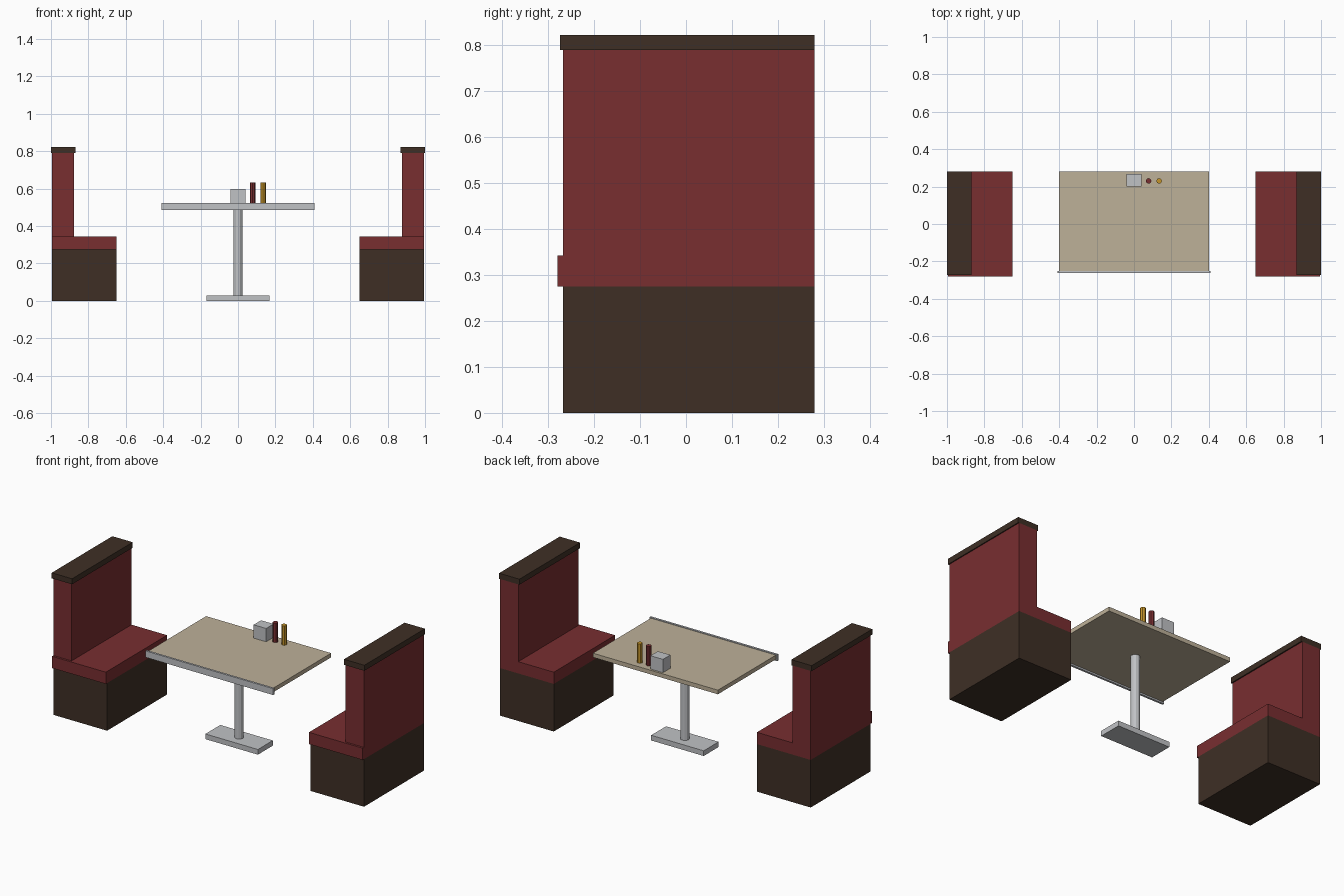
import bpy, bmesh
from mathutils import Matrix, Vector

cube = bpy.data.objects.get("Cube")
if cube:
    bpy.data.objects.remove(cube, do_unlink=True)


def material(name, rgb):
    """Flat material from 0-255 sRGB, stored as linear values."""
    linear = [((c / 255 + 0.055) / 1.055) ** 2.4 for c in rgb]
    mat = bpy.data.materials.new(name)
    mat.use_nodes = True
    mat.diffuse_color = (*linear, 1)
    mat.node_tree.nodes["Principled BSDF"].inputs["Base Color"].default_value = (*linear, 1)
    return mat


red = material("red vinyl", (120, 46, 48))
brown = material("dark wood", (62, 47, 37))
metal = material("grey metal", (192, 194, 197))
tan = material("tan laminate", (190, 177, 153))
gold = material("mustard yellow", (196, 148, 42))


def finish(name, bm, mat):
    mesh = bpy.data.meshes.new(name)
    bm.to_mesh(mesh)
    bm.free()
    mesh.materials.append(mat)
    obj = bpy.data.objects.new(name, mesh)
    bpy.context.collection.objects.link(obj)
    return obj


def box(name, mat, x, y, z):
    """Box spanning the given (min, max) ranges."""
    low, high = (Vector(corner) for corner in zip(x, y, z))
    bm = bmesh.new()
    place = Matrix.Translation((low + high) / 2) @ Matrix.Diagonal((high - low).to_4d())
    place[3][3] = 1
    bmesh.ops.create_cube(bm, size=1, matrix=place)
    return finish(name, bm, mat)


def cylinder(name, mat, x, y, z, radius, sides):
    bm = bmesh.new()
    bmesh.ops.create_cone(bm, cap_ends=True, segments=sides, radius1=radius, radius2=radius,
                          depth=z[1] - z[0], matrix=Matrix.Translation((x, y, sum(z) / 2)))
    return finish(name, bm, mat)


# Two facing benches
BACK_Y = 0.28
for side, sign in (("left", 1), ("right", -1)):
    def span(a, b):
        return sorted((sign * a, sign * b))
    box(f"{side}_bench_base", brown, span(0.65, 0.994), (-0.268, BACK_Y), (0, 0.275))
    box(f"{side}_seat_cushion", red, span(0.65, 0.994), (-0.28, BACK_Y), (0.275, 0.343))
    box(f"{side}_backrest", red, span(0.877, 0.994), (-0.268, BACK_Y), (0.343, 0.79))
    box(f"{side}_backrest_cap", brown, span(0.87, 1.0), (-0.274, BACK_Y), (0.79, 0.822))

# Table with metal front trim
TOP = 0.52
box("tabletop", tan, (-0.4, 0.4), (-0.25, BACK_Y), (0.496, TOP))
box("table_edge_trim", metal, (-0.408, 0.408), (-0.262, -0.25), (0.487, 0.524))
cylinder("table_post", metal, 0, 0.01, (0.03, 0.496), 0.024, 12)
box("table_foot", metal, (-0.168, 0.168), (-0.058, 0.078), (0, 0.03))

# Items on the table
box("napkin_holder", metal, (-0.04, 0.04), (0.2, 0.268), (TOP, 0.597))
cylinder("ketchup_bottle", red, 0.078, 0.23, (TOP, 0.632), 0.015, 8)
cylinder("mustard_bottle", gold, 0.134, 0.23, (TOP, 0.632), 0.015, 8)
